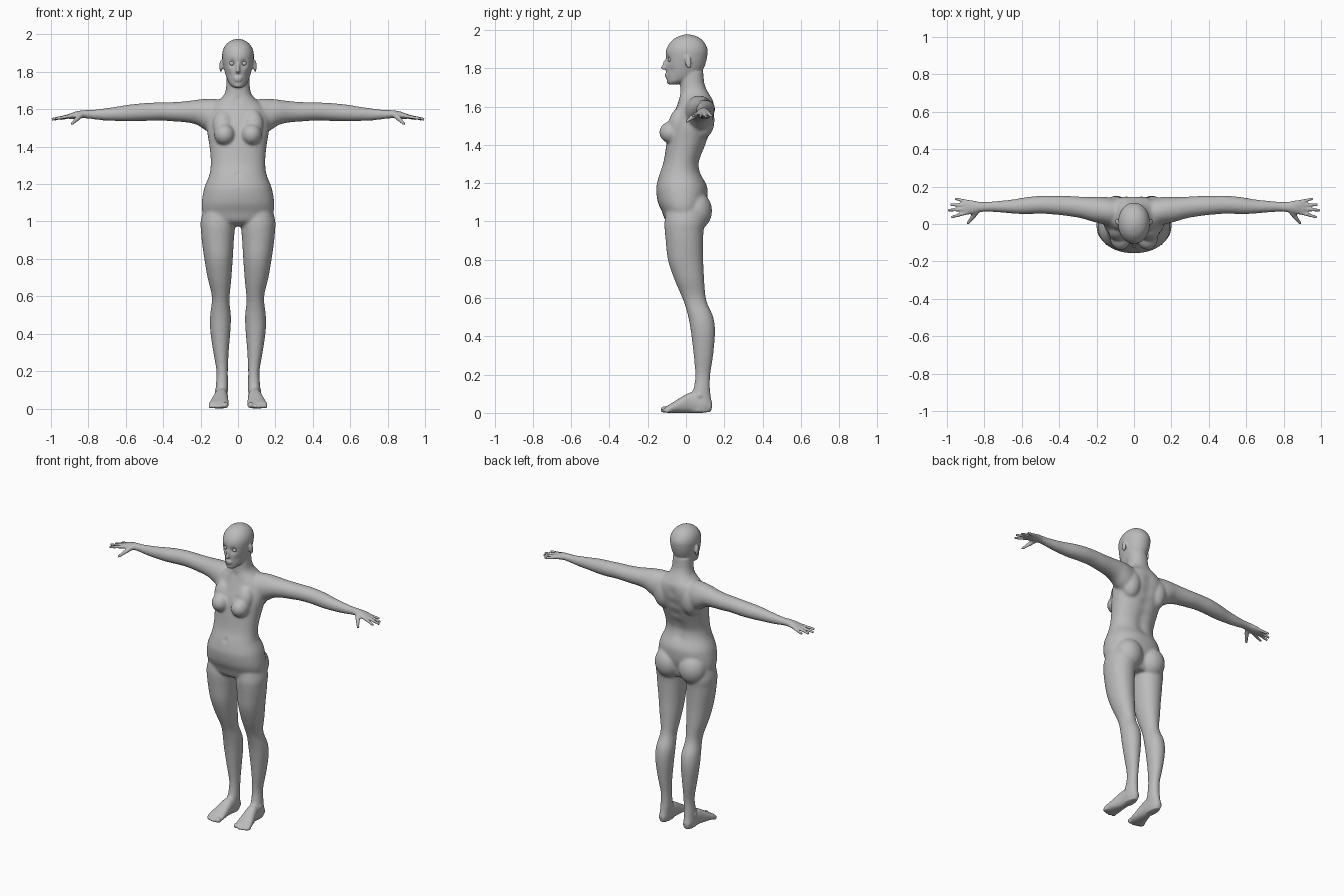
import bpy, bmesh, math
from mathutils import Vector, Matrix

if "Cube" in bpy.data.objects:
    bpy.data.objects.remove(bpy.data.objects["Cube"])

grey = bpy.data.materials.new("plain grey")
grey.use_nodes = True
grey.diffuse_color = (0.5, 0.5, 0.5, 1)
grey.node_tree.nodes["Principled BSDF"].inputs["Base Color"].default_value = (0.5, 0.5, 0.5, 1)

# One unit sphere, reused for every rounded part
unit = bmesh.new()
bmesh.ops.create_uvsphere(unit, u_segments=20, v_segments=12, radius=1)
unit.verts.index_update()
ball_points = [v.co.copy() for v in unit.verts]
ball_faces = [[v.index for v in f.verts] for f in unit.faces]
unit.free()

bm = bmesh.new()


def add_ball(points):
    verts = [bm.verts.new(p) for p in points]
    for f in ball_faces:
        bm.faces.new([verts[i] for i in f])


def ball(center, radii, side=1, tilt=0.0):
    m = (Matrix.Translation((center[0] * side, center[1], center[2]))
         @ Matrix.Rotation(tilt, 4, "X") @ Matrix.Diagonal((*radii, 1)))
    add_ball([m @ p for p in ball_points])


def digit(start, end, r0, r1, side):
    """Tapered capsule from knuckle to tip."""
    a = Vector((start[0] * side, start[1], start[2]))
    b = Vector((end[0] * side, end[1], end[2]))
    turn = (b - a).to_track_quat("Z", "Y")
    add_ball([b + turn @ p * r1 if p.z > .01 else a + turn @ p * r0 for p in ball_points])


def spline(rows, steps=3):
    """Catmull-Rom interpolation through rows of numbers."""
    out = []
    for i in range(len(rows) - 1):
        p0, p1, p2 = rows[max(i - 1, 0)], rows[i], rows[i + 1]
        p3 = rows[min(i + 2, len(rows) - 1)]
        for k in range(steps):
            t = k / steps
            out.append([0.5 * (2 * b + (c - a) * t + (2 * a - 5 * b + 4 * c - d) * t * t
                               + (3 * b - a - 3 * c + d) * t ** 3)
                        for a, b, c, d in zip(p0, p1, p2, p3)])
    return out + [list(rows[-1])]


def loft(rows, axis, side=1, power=2.0, n=32):
    """Loft ovals along an axis; row = (position, a min, a max, b min, b max)."""
    rings = []
    for t, a0, a1, b0, b1 in spline(rows):
        ring = []
        for k in range(n):
            ang = 2 * math.pi * k / n
            c, s = math.cos(ang), math.sin(ang)
            a = (a0 + a1) / 2 + (a1 - a0) / 2 * math.copysign(abs(c) ** (2 / power), c)
            b = (b0 + b1) / 2 + (b1 - b0) / 2 * math.copysign(abs(s) ** (2 / power), s)
            x, y, z = {"x": (t, a, b), "y": (a, t, b), "z": (a, b, t)}[axis]
            ring.append(bm.verts.new((x * side, y, z)))
        rings.append(ring)
    for r, q in zip(rings, rings[1:]):
        for k in range(n):
            bm.faces.new((r[k], r[(k + 1) % n], q[(k + 1) % n], q[k]))
    bm.faces.new(rings[0])
    bm.faces.new(rings[-1])


# Torso and neck: height, half width, front, back
torso = [(.975, .11, -.06, .07), (1.0, .165, -.105, .085), (1.05, .19, -.125, .095),
         (1.1, .194, -.147, .11), (1.165, .184, -.156, .113), (1.2, .173, -.151, .104),
         (1.25, .153, -.138, .08), (1.3, .146, -.12, .071), (1.35, .147, -.11, .085),
         (1.42, .155, -.10, .112), (1.5, .168, -.085, .138), (1.57, .165, -.06, .151),
         (1.62, .14, -.042, .145), (1.65, .10, -.036, .13), (1.68, .073, -.031, .112),
         (1.72, .063, -.03, .096), (1.78, .06, -.03, .09)]
loft([(z, -w, w, f, b) for z, w, f, b in torso], "z", power=2.2, n=48)

# Head: height, half width, front, back
head = [(1.714, .02, -.088, -.05), (1.73, .041, -.098, .0), (1.755, .056, -.101, .06),
        (1.79, .068, -.103, .088), (1.83, .078, -.104, .104), (1.87, .084, -.106, .112),
        (1.9, .084, -.102, .112), (1.93, .075, -.086, .099), (1.955, .056, -.061, .076),
        (1.97, .031, -.03, .046), (1.976, .01, -.008, .02)]
loft([(z, -w, w, f, b) for z, w, f, b in head], "z", power=2.1, n=40)

# Nose, lips and chin
ball((0, -.106, 1.822), (.009, .016, .03), tilt=-.3)
ball((0, -.117, 1.803), (.012, .014, .011))
ball((0, -.102, 1.767), (.023, .009, .006))
ball((0, -.101, 1.755), (.020, .009, .006))
ball((0, -.086, 1.73), (.022, .015, .014))

# Limbs
arm = [(.06, .02, .12, 1.54, 1.64), (.12, -.01, .14, 1.47, 1.656), (.17, 0, .146, 1.485, 1.656),
       (.22, .012, .144, 1.517, 1.651), (.28, .03, .146, 1.53, 1.643), (.35, .042, .15, 1.535, 1.638),
       (.42, .05, .151, 1.54, 1.637), (.5, .055, .151, 1.537, 1.633), (.58, .052, .143, 1.535, 1.625),
       (.65, .056, .131, 1.537, 1.614), (.72, .062, .124, 1.54, 1.604), (.78, .066, .119, 1.547, 1.597),
       (.82, .064, .118, 1.552, 1.595), (.86, .055, .125, 1.55, 1.59), (.895, .05, .13, 1.548, 1.578),
       (.912, .054, .127, 1.55, 1.572)]
leg = [(1.08, .03, .18, -.10, .09), (1.0, .016, .2, -.112, .098), (.95, .018, .198, -.111, .092),
       (.9, .022, .194, -.106, .09), (.8, .028, .18, -.095, .09), (.7, .035, .163, -.062, .095),
       (.62, .043, .143, -.028, .101), (.57, .046, .14, -.008, .112), (.5, .038, .149, .012, .143),
       (.42, .04, .149, .026, .152), (.3, .05, .132, .04, .142), (.2, .054, .115, .048, .127),
       (.13, .053, .118, .04, .125), (.08, .055, .12, .02, .13), (.04, .058, .122, .01, .138),
       (.004, .062, .116, .01, .128)]
foot = [(.132, .07, .11, .01, .06), (.09, .057, .12, 0, .09), (.03, .054, .125, 0, .108),
        (-.02, .052, .138, 0, .085), (-.06, .05, .15, 0, .06), (-.09, .05, .157, 0, .042),
        (-.108, .056, .153, .002, .03)]
fingers = [((.895, .06, 1.564), (.973, .037, 1.55)), ((.9, .08, 1.565), (.992, .073, 1.547)),
           ((.9, .1, 1.564), (.978, .104, 1.547)), ((.89, .119, 1.562), (.95, .134, 1.549))]
toes = [(.068, -.112, .017), (.095, -.113, .011), (.115, -.109, .011),
        (.132, -.103, .010), (.147, -.095, .010)]

for s in (1, -1):
    loft(arm, "x", s)
    loft(leg, "z", s, 2.1)
    loft(foot, "y", s, 2.3)
    for a, b in fingers:
        digit(a, b, .0105, .008, s)
    digit((.84, .068, 1.568), (.868, .03, 1.542), .015, .012, s)   # thumb
    digit((.868, .03, 1.542), (.888, .004, 1.522), .011, .008, s)
    for x, y, r in toes:
        ball((x, y, r * 1.05), (r, .02, r), s)
    ball((.072, -.076, 1.465), (.056, .064, .058), s)              # breast
    ball((.08, -.045, 1.52), (.055, .045, .08), s, -.3)
    ball((.088, .052, 1.055), (.09, .085, .1), s)                  # buttock
    ball((.1, .085, 1.53), (.065, .065, .1), s)                    # shoulder blade
    ball((.092, .012, 1.83), (.007, .018, .034), s, .15)           # ear
    ball((.09, .07, .09), (.036, .025, .025), s)                   # ankle bones

bmesh.ops.recalc_face_normals(bm, faces=bm.faces[:])
mesh = bpy.data.meshes.new("body parts")
bm.to_mesh(mesh)
bm.free()
body = bpy.data.objects.new("body", mesh)
bpy.context.collection.objects.link(body)

# Fuse the parts into one skin
fuse = body.modifiers.new("fuse", "REMESH")
fuse.mode = "VOXEL"
fuse.voxel_size = 0.0065
graph = bpy.context.evaluated_depsgraph_get()
skin = bpy.data.meshes.new_from_object(body.evaluated_get(graph))
body.modifiers.clear()
body.data = skin
bpy.data.meshes.remove(mesh)
skin.name = "body"

# Soft hollows along spine, navel, throat, eye sockets and cheeks: centre, radius, push
dents = [((0, b, z), .035, (0, -.009, 0)) for z, w, f, b in torso[6:12]]
dents += [((0, -.136, 1.25), .012, (0, .008, 0)), ((0, -.045, 1.655), .02, (0, .008, 0))]
for s in (1, -1):
    dents += [((s * .032, -.098, 1.845), .018, (0, .014, 0)),
              ((s * .06, -.085, 1.785), .02, (-s * .004, .004, 0))]
dents = [(Vector(c), r * r, Vector(push)) for c, r, push in dents]
for v in skin.vertices:
    if abs(v.co.x) < .15 and v.co.z > 1.1:
        for c, r2, push in dents:
            d2 = (v.co - c).length_squared
            if d2 < 9 * r2:
                v.co += push * math.exp(-d2 / r2)

# Blend the large forms strongly, the fine ones lightly
group = body.vertex_groups.new(name="large forms")
group.add([v.index for v in skin.vertices
           if .12 < v.co.z < 1.7 and abs(v.co.x) < .8], 1.0, "REPLACE")
blend = body.modifiers.new("blend", "SMOOTH")
blend.factor, blend.iterations, blend.vertex_group = .5, 14, group.name
soften = body.modifiers.new("soften", "SMOOTH")
soften.factor, soften.iterations = .5, 2
skin.materials.clear()
skin.materials.append(grey)
skin.shade_smooth()

# Eyes
for name, s in (("left_eye", 1), ("right_eye", -1)):
    bm = bmesh.new()
    ball((.032, -.08, 1.845), (.015, .015, .013), s)
    eye_mesh = bpy.data.meshes.new(name)
    bm.to_mesh(eye_mesh)
    bm.free()
    eye_mesh.materials.append(grey)
    eye_mesh.shade_smooth()
    bpy.context.collection.objects.link(bpy.data.objects.new(name, eye_mesh))
